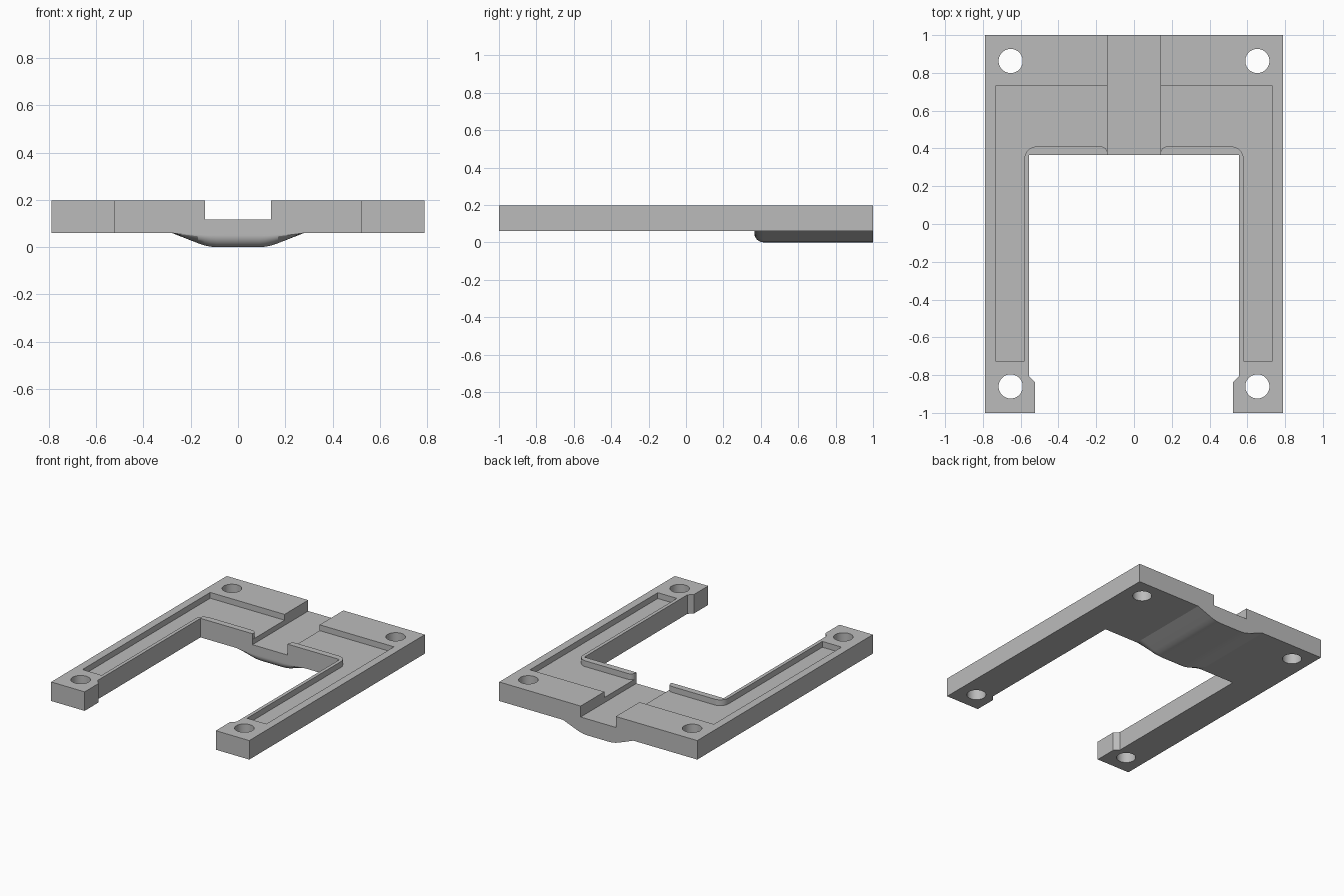
import bpy, bmesh
from math import sin, cos, pi, radians

cube = bpy.data.objects.get("Cube")
if cube:
    bpy.data.objects.remove(cube, do_unlink=True)

BOTTOM, TOP = 0.06, 0.197
CHANNEL_Z, POCKET_Z = 0.118, 0.155
INNER_Y = 0.365

grey = bpy.data.materials.new("plain_grey")
grey.use_nodes = True
colour = (0.5, 0.5, 0.5, 1)
grey.diffuse_color = colour
grey.node_tree.nodes["Principled BSDF"].inputs["Base Color"].default_value = colour


def loft(name, rings):
    """Closed solid through a list of equal-length rings."""
    bm = bmesh.new()
    loops = [[bm.verts.new(p) for p in ring] for ring in rings]
    n = len(loops[0])
    for a, b in zip(loops, loops[1:]):
        for i in range(n):
            j = (i + 1) % n
            bm.faces.new((a[i], a[j], b[j], b[i]))
    bm.faces.new(loops[0])
    bm.faces.new(loops[-1])
    bmesh.ops.recalc_face_normals(bm, faces=bm.faces)
    mesh = bpy.data.meshes.new(name)
    bm.to_mesh(mesh)
    bm.free()
    mesh.materials.append(grey)
    ob = bpy.data.objects.new(name, mesh)
    bpy.context.collection.objects.link(ob)
    return ob


def prism(name, outline, z0, z1):
    return loft(name, [[(x, y, z) for x, y in outline] for z in (z0, z1)])


def arc(cx, cy, r, start, end, steps):
    angles = [radians(start + (end - start) * i / steps) for i in range(steps + 1)]
    return [(cx + r * cos(a), cy + r * sin(a)) for a in angles]


def flip(points):
    return [(-x, y) for x, y in reversed(points)]


def combine(target, other, operation):
    mod = target.modifiers.new(operation, 'BOOLEAN')
    mod.operation, mod.object, mod.solver = operation, other, 'EXACT'
    bpy.context.view_layer.objects.active = target
    bpy.ops.object.modifier_apply(modifier=mod.name)
    bpy.data.objects.remove(other, do_unlink=True)


# U-shaped plate with chamfered feet at the open end
half = [(0.79, 1), (0.79, -1), (0.523, -1), (0.523, -0.84), (0.555, -0.808), (0.555, INNER_Y)]
frame = prism("mounting_frame", half + flip(half), BOTTOM, TOP)

# Rounded swelling under the cross bar, filleted at its inner edge
side = [(0.28, 0.06), (0.17, 0.017), (0.14, 0.007), (0.115, 0.002), (0.09, 0)]
profile = side + flip(side)
fillet = [(INNER_Y + 0.05 * (1 - cos(a)), (0.01 + 0.05 * sin(a)) / 0.06)
          for a in (pi / 2 * i / 8 for i in range(9))]
rings = []
for y, depth in fillet + [(1, 1)]:
    ring = [(x, y, BOTTOM - (BOTTOM - z) * depth) for x, z in profile]
    rings.append(ring + [(-0.28, y, 0.09), (0.28, y, 0.09)])
combine(frame, loft("underside_swelling", rings), 'UNION')

# Central channel across the bar
channel = [(-0.14, 0.2), (0.14, 0.2), (0.14, 1.2), (-0.14, 1.2)]
combine(frame, prism("channel_cutter", channel, CHANNEL_Z, 0.4), 'DIFFERENCE')

# Shallow L-shaped pockets that leave a rounded lip, opening into the channel
pocket = [(0.1, 0.73), (0.733, 0.73), (0.733, -0.725), (0.58, -0.725)]
pocket += arc(0.515, 0.345, 0.065, 0, 90, 8)
pocket += arc(0.175, 0.375, 0.035, 90, 180, 8)
pocket += [(0.1, 0.375)]
for outline in (pocket, flip(pocket)):
    combine(frame, prism("pocket_cutter", outline, POCKET_Z, 0.4), 'DIFFERENCE')

# Corner screw holes
for x in (-0.653, 0.653):
    for y in (-0.86, 0.863):
        circle = arc(x, y, 0.064, 0, 360, 40)[:-1]
        combine(frame, prism("hole_cutter", circle, -0.1, 0.4), 'DIFFERENCE')

# Smooth the curved walls, keep the machined edges crisp
bpy.ops.object.select_all(action='DESELECT')
frame.select_set(True)
bpy.context.view_layer.objects.active = frame
bpy.ops.object.shade_smooth_by_angle(angle=radians(18))
normals = frame.modifiers.new("Even normals", 'WEIGHTED_NORMAL')
normals.keep_sharp = True
